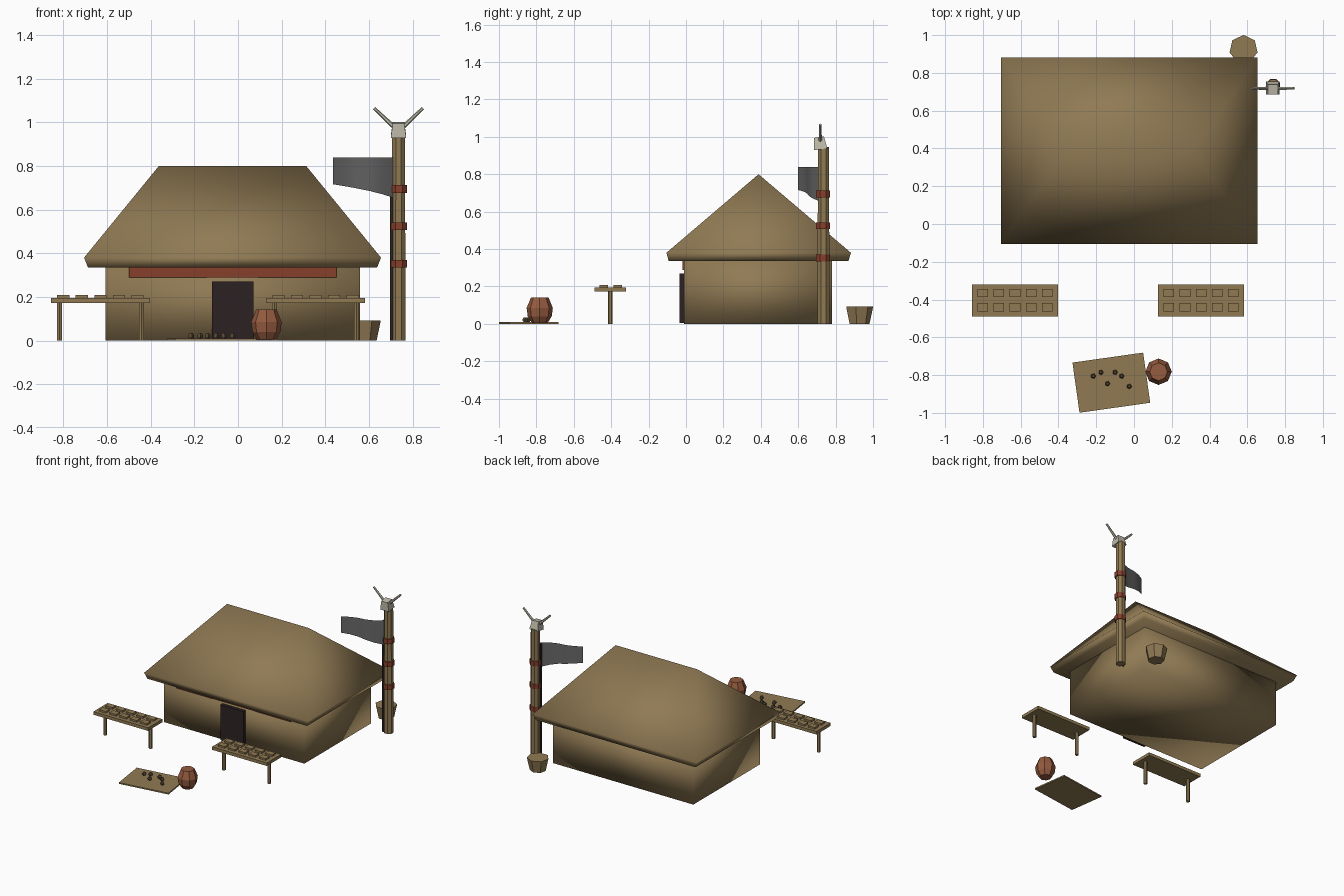
import bpy, bmesh, math
from mathutils import Vector, Matrix

if "Cube" in bpy.data.objects:
    bpy.data.objects.remove(bpy.data.objects["Cube"])


def material(name, rgb):
    m = bpy.data.materials.new(name)
    m.diffuse_color = (*rgb, 1)
    m.use_nodes = True
    m.node_tree.nodes["Principled BSDF"].inputs["Base Color"].default_value = m.diffuse_color
    return m


STRAW = material("straw brown", (0.28, 0.195, 0.088))
RED = material("rust red", (0.24, 0.05, 0.025))
CLAY = material("clay orange", (0.30, 0.105, 0.05))
DARK = material("dark doorway", (0.025, 0.016, 0.016))
GREY = material("cloth grey", (0.135, 0.135, 0.135))
BONE = material("bone", (0.52, 0.49, 0.40))
NUT = material("nut brown", (0.10, 0.068, 0.035))


def finish(name, bm, mat, smooth=False):
    bmesh.ops.recalc_face_normals(bm, faces=bm.faces)
    me = bpy.data.meshes.new(name)
    bm.to_mesh(me)
    bm.free()
    me.materials.append(mat)
    for p in me.polygons:
        p.use_smooth = smooth
    ob = bpy.data.objects.new(name, me)
    bpy.context.collection.objects.link(ob)
    return ob


def box(name, lo, hi, mat, rot=0, smooth=False):
    lo, hi = Vector(lo), Vector(hi)
    bm = bmesh.new()
    bmesh.ops.create_cube(bm, size=1, matrix=Matrix.Translation((lo + hi) / 2)
                          @ Matrix.Rotation(rot, 4, 'Z') @ Matrix.Diagonal((*(hi - lo), 1)))
    return finish(name, bm, mat, smooth)


def lathe(name, x, y, profile, sides, mat, turn=0):
    """Closed solid from (radius, z) rings around a vertical axis."""
    bm = bmesh.new()
    rings = [[bm.verts.new((x + r * math.cos(turn + 2 * math.pi * i / sides),
                            y + r * math.sin(turn + 2 * math.pi * i / sides), z))
              for i in range(sides)] for r, z in profile]
    bm.faces.new(rings[0])
    bm.faces.new(rings[-1])
    for a, b in zip(rings, rings[1:]):
        for i in range(sides):
            j = (i + 1) % sides
            bm.faces.new((a[i], a[j], b[j], b[i]))
    return finish(name, bm, mat)


def rod(name, a, b, r1, r2, mat, sides=6):
    a, b = Vector(a), Vector(b)
    bm = bmesh.new()
    q = (b - a).to_track_quat('Z', 'Y').to_matrix().to_4x4()
    bmesh.ops.create_cone(bm, cap_ends=True, segments=sides, radius1=r1, radius2=r2,
                          depth=(b - a).length, matrix=Matrix.Translation((a + b) / 2) @ q)
    return finish(name, bm, mat)


# Hut body, doorway and lintel
box("walls", (-0.607, -0.01, 0), (0.558, 0.78, 0.345), STRAW, smooth=True)
box("doorway", (-0.12, -0.035, 0.005), (0.07, 0.0, 0.27), DARK)
box("lintel", (-0.5, -0.02, 0.288), (0.45, 0.0, 0.34), RED)

# Hipped thatch roof: underside ring, eave ring, ridge
bm = bmesh.new()


def ring(x0, x1, y0, y1, z):
    return [bm.verts.new((x, y, z)) for x, y in ((x0, y0), (x1, y0), (x1, y1), (x0, y1))]


low = ring(-0.687, 0.637, -0.092, 0.868, 0.335)
eave = ring(-0.705, 0.655, -0.105, 0.882, 0.38)
left, right = (bm.verts.new((x, 0.388, 0.8)) for x in (-0.362, 0.312))
bm.faces.new(low)
for i in range(4):
    j = (i + 1) % 4
    bm.faces.new((low[i], low[j], eave[j], eave[i]))
bm.faces.new((eave[0], eave[1], right, left))
bm.faces.new((eave[1], eave[2], right))
bm.faces.new((eave[2], eave[3], left, right))
bm.faces.new((eave[3], eave[0], left))
finish("thatch_roof", bm, STRAW, smooth=True)

# Two drying tables with ten slabs each
for side, cx in (("left", -0.63), ("right", 0.355)):
    box(side + "_table_top", (cx - 0.227, -0.49, 0.172), (cx + 0.227, -0.32, 0.195), STRAW)
    for k in (-1, 1):
        rod(f"{side}_table_leg", (cx + k * 0.188, -0.405, 0), (cx + k * 0.188, -0.405, 0.175),
            0.013, 0.013, STRAW)
    for i in range(5):
        for y in (-0.365, -0.44):
            x = cx + (i - 2) * 0.085
            box(side + "_table_slab", (x - 0.028, y - 0.022, 0.193), (x + 0.028, y + 0.022, 0.208), STRAW)

# Ground mat with nuts
box("mat", (-0.309, -0.974, 0), (0.069, -0.706, 0.01), STRAW, rot=math.radians(8))
for x, y in ((-0.215, -0.805), (-0.175, -0.785), (-0.14, -0.845),
             (-0.10, -0.785), (-0.065, -0.805), (-0.025, -0.86)):
    lathe("nut", x, y, [(0.008, 0.008), (0.014, 0.016), (0.014, 0.026), (0.008, 0.034)], 5, NUT)

# Clay pot and basket
lathe("clay_pot", 0.13, -0.782, [(0.042, 0.005), (0.064, 0.04), (0.07, 0.085), (0.047, 0.142)], 8, CLAY)
lathe("basket", 0.58, 0.925, [(0.056, 0), (0.076, 0.093)], 7, STRAW, turn=math.pi / 2)

# Totem pole with red bands and a dark cord
lathe("pole", 0.735, 0.735, [(0.035, 0), (0.032, 0.945)], 8, STRAW, turn=math.pi / 8)
for z in (0.352, 0.524, 0.695):
    lathe("pole_band", 0.737, 0.732, [(0.04, z - 0.018), (0.04, z + 0.018)], 8, RED, turn=math.pi / 8)
box("cord", (0.696, 0.715, 0), (0.71, 0.727, 0.835), DARK)

# Skull block with two horns
bm = bmesh.new()
bmesh.ops.create_cone(bm, cap_ends=True, segments=4, radius1=0.05, radius2=0.037, depth=0.065,
                      matrix=Matrix.Translation((0.735, 0.716, 0.966))
                      @ Matrix.Rotation(math.radians(8), 4, 'X') @ Matrix.Rotation(math.pi / 4, 4, 'Z'))
finish("skull", bm, BONE)
for k in (-1, 1):
    rod("horn", (0.735 + k * 0.02, 0.718, 0.978), (0.735 + k * 0.112, 0.718, 1.065), 0.01, 0.007, BONE)

# Waving cloth flag, a single sheet
bm = bmesh.new()
ys = (0.715, 0.675, 0.655, 0.648, 0.63, 0.60)
zs = (0.655, 0.672, 0.686, 0.697, 0.707, 0.716)
cols = []
for i, (y, z) in enumerate(zip(ys, zs)):
    x = 0.71 - 0.055 * i
    cols.append((bm.verts.new((x, y, z)), bm.verts.new((x, y, 0.838))))
for a, b in zip(cols, cols[1:]):
    bm.faces.new((a[0], b[0], b[1], a[1]))
finish("flag", bm, GREY, smooth=True)
